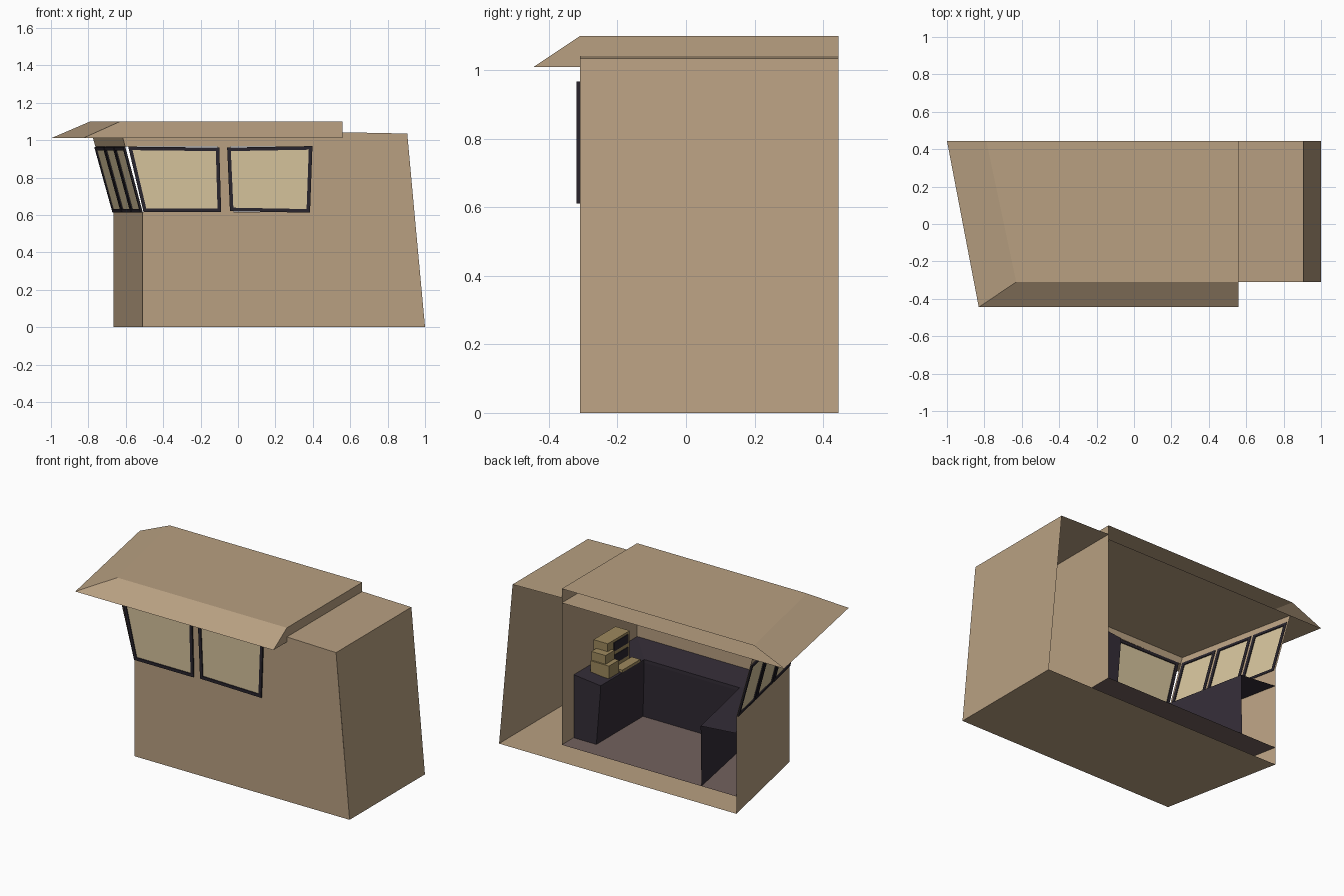
import bpy, bmesh
from mathutils import Vector as V

if "Cube" in bpy.data.objects:
    bpy.data.objects.remove(bpy.data.objects["Cube"])

YF, YB = -0.31, 0.445          # front wall and open back
SILL, HEAD, CEIL = 0.615, 0.965, 1.01


def mat(name, rgb):
    m = bpy.data.materials.new(name)
    m.diffuse_color = (*rgb, 1)
    m.use_nodes = True
    m.node_tree.nodes["Principled BSDF"].inputs["Base Color"].default_value = m.diffuse_color
    return m


TAN = mat("tan_panel", (0.48, 0.35, 0.22))
GLASS = mat("pale_glass", (0.66, 0.54, 0.33))
DARK = mat("dark_frame", (0.022, 0.018, 0.026))
DESK = mat("desk_purple", (0.034, 0.026, 0.038))
FLOOR = mat("floor_mauve", (0.17, 0.12, 0.11))
GEAR = mat("equipment_ochre", (0.34, 0.25, 0.11))


def sheet(name, polys, material):
    """Thin panels from a few polygons, welded together."""
    bm = bmesh.new()
    for p in polys:
        bm.faces.new([bm.verts.new(v) for v in p])
    bmesh.ops.remove_doubles(bm, verts=bm.verts, dist=1e-4)
    me = bpy.data.meshes.new(name)
    bm.to_mesh(me)
    bm.free()
    me.materials.append(material)
    ob = bpy.data.objects.new(name, me)
    bpy.context.collection.objects.link(ob)
    return ob


def loft(rows, close=False):
    """Quads between successive rows of points."""
    out = []
    for a, b in zip(rows, rows[1:]):
        n = len(a)
        for i in range(n if close else n - 1):
            j = (i + 1) % n
            out.append([a[i], a[j], b[j], b[i]])
    return out


def ring(pts, z):
    return [(x, y, z) for x, y in pts]


def box(name, lo, hi, material):
    (x0, y0, z0), (x1, y1, z1) = lo, hi
    base = [(x0, y0), (x1, y0), (x1, y1), (x0, y1)]
    a, b = ring(base, z0), ring(base, z1)
    sheet(name, loft([a, b], True) + [a[::-1], b], material)


def window(name, c, bar=0.019, depth=0.009):
    """Framed pane on four corners, listed counter-clockwise from outside."""
    c = [V(p) for p in c]
    n = (c[1] - c[0]).cross(c[3] - c[0]).normalized() * depth
    inner = []
    for i in range(4):
        u = (c[(i + 1) % 4] - c[i]).normalized()
        w = (c[i - 1] - c[i]).normalized()
        inner.append(c[i] + (u + w) * bar)
    rows = [[p - n * 0.3 for p in c], [p + n for p in c],
            [p + n for p in inner], [p - n * 0.3 for p in inner]]
    sheet(name + "_frame", loft(rows + rows[:1], True), DARK)
    sheet(name + "_pane", [[p + n * 0.3 for p in inner]], GLASS)


# outer shell: front wall around the two windows
def f(x, z):
    return (x, YF, z)


sheet("front_wall", [
    [f(-.51, 0), f(1, 0), f(.943, SILL), f(-.51, SILL)],
    [f(.385, SILL), f(.943, SILL), f(.905, 1.035), f(.56, 1.042), f(.56, CEIL), f(.395, CEIL)],
    [f(-.603, HEAD), f(.395, HEAD), f(.395, CEIL), f(-.615, CEIL)],
    [f(-.11, SILL), f(-.025, SILL), f(-.04, HEAD), f(-.11, HEAD)],
], TAN)
window("front_window_left", [f(-.505, .615), f(-.09, .615), f(-.10, .96), f(-.587, .965)])
window("front_window_right", [f(-.043, .62), f(.385, .612), f(.398, .968), f(-.058, .96)])


# angled left wall: vertical below the sill, leaning out above it
def side(t, z):
    lean = max(0, z - SILL) / (CEIL - SILL)
    return (-.51 - .155 * t - lean * (.105 + .005 * t), YF + (YB - YF) * t, z)


def side_quad(t0, t1, z0, z1):
    return [side(t1, z0), side(t0, z0), side(t0, z1), side(t1, z1)]


panes = [(.015, .325), (.345, .655), (.675, .985)]
posts = [(0, .02), (.32, .35), (.65, .68), (.98, 1)]
sheet("left_wall", [side_quad(0, 1, 0, SILL), side_quad(0, 1, HEAD, CEIL)]
      + [side_quad(a, b, SILL, HEAD) for a, b in posts], TAN)
for i, (a, b) in enumerate(panes):
    window(f"left_window_{i + 1}", side_quad(a, b, SILL, HEAD))

# slanted right end, its low roof, and the base
sheet("right_wall", [[(1, YF, 0), (1, YB, 0), (.905, YB, 1.035), (.905, YF, 1.035)]], TAN)
sheet("right_roof", [[(.56, YF, 1.042), (.905, YF, 1.035), (.905, YB, 1.035), (.56, YB, 1.042)]], TAN)
sheet("base", [[(-.51, YF, 0), (-.665, YB, 0), (1, YB, 0), (1, YF, 0)]], TAN)

# hollow main roof with sloping eaves, open at the back
eave = ring([(-1, YB), (-.83, -.445), (.56, -.445), (.56, YB)], CEIL)
top = ring([(-.79, YB), (-.63, YF), (.56, YF), (.56, YB)], 1.10)
sheet("main_roof", loft([eave, top]) + [top, eave[::-1]], TAN)

# room partition and raised floor
sheet("partition", [[(.56, YB, .11), (.56, YF, .11), (.56, YF, CEIL), (.56, YB, CEIL)]], TAN)
sheet("room_floor", [[(-.509, YF, .11), (.56, YF, .11), (.56, YB, .11), (-.664, YB, .11)]], FLOOR)

# desk wrapping three sides of the room
back = [(.558, .327), (.558, YF + .002), (-.508, YF + .002), (-.663, YB)]
edge = [(.37, .327), (.37, -.11), (-.30, -.11), (-.415, YB)]
foot = [(.40, .327), (.40, -.14), (-.31, -.14), (-.42, YB)]
rows = [ring(back, .51), ring(edge, .49), ring(edge, .47), ring(foot, .11)]
cap = [r[0] for r in rows] + [(.558, .327, .11)]
sheet("wrap_desk", loft(rows) + [cap], DESK)

# equipment on the right-hand desk
box("equipment_lower", (.38, .13, .495), (.51, .23, .575), GEAR)
box("equipment_upper", (.41, .13, .575), (.51, .22, .63), GEAR)
box("equipment_cabinet", (.43, -.05, .49), (.53, .17, .68), GEAR)
box("keyboard_tray", (.37, -.07, .49), (.43, .11, .506), GEAR)
for i, z in enumerate((.53, .61)):
    box(f"cabinet_screen_{i + 1}", (.426, -.03, z), (.432, .11, z + .055), DARK)
